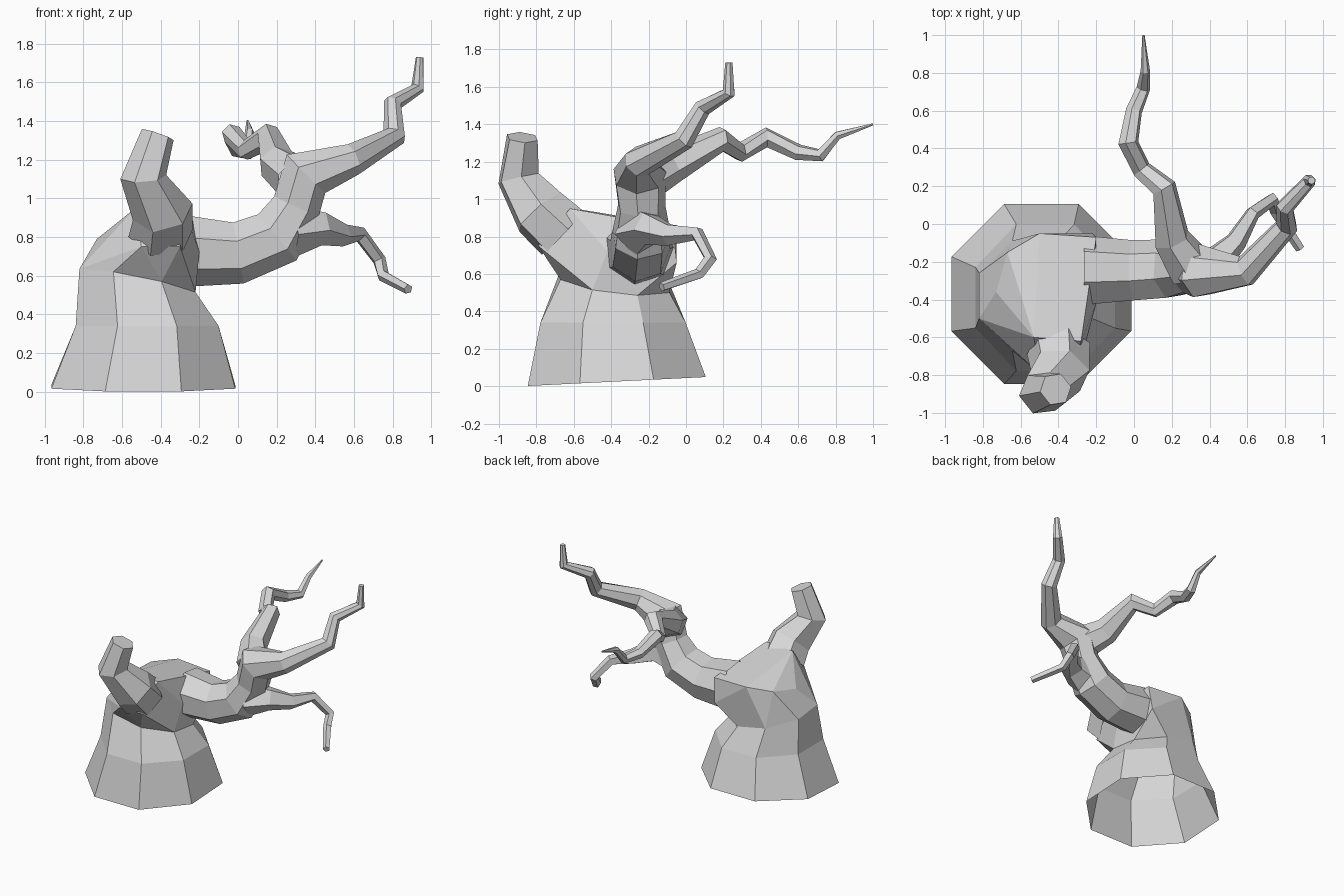
import bpy
import bmesh
from math import cos, sin, pi
from mathutils import Vector

default_cube = bpy.data.objects.get("Cube")
if default_cube:
    bpy.data.objects.remove(default_cube, do_unlink=True)

# One pale grey for the whole tree
bark = bpy.data.materials.new("pale grey bark")
bark.use_nodes = True
bark_colour = (0.68, 0.68, 0.68, 1.0)
bark.diffuse_color = bark_colour
shader = next(n for n in bark.node_tree.nodes if n.type == 'BSDF_PRINCIPLED')
shader.inputs["Base Color"].default_value = bark_colour
shader.inputs["Roughness"].default_value = 0.9


def finish(name, bm):
    """Turn a bmesh into a flat-shaded bark object."""
    bmesh.ops.recalc_face_normals(bm, faces=bm.faces)
    mesh = bpy.data.meshes.new(name)
    bm.to_mesh(mesh)
    bm.free()
    mesh.materials.append(bark)
    obj = bpy.data.objects.new(name, mesh)
    bpy.context.scene.collection.objects.link(obj)


def skin(bm, rings):
    """Bridge equal-length point rings; return the vertex loops."""
    loops = [[bm.verts.new(point) for point in ring] for ring in rings]
    sides = len(loops[0])
    for low, high in zip(loops, loops[1:]):
        for i in range(sides):
            j = (i + 1) % sides
            bm.faces.new((low[i], low[j], high[j], high[i]))
    return loops


def limb(name, path, sides=6, twist=0.0):
    """Tapered tube along (x, y, z, radius) points, closed at the tip."""
    points = [Vector(p[:3]) for p in path]
    rings = []
    previous = None
    for k, (centre, (*_, radius)) in enumerate(zip(points, path)):
        before = points[max(k - 1, 0)]
        after = points[min(k + 1, len(points) - 1)]
        tangent = (centre - before).normalized() + (after - centre).normalized()
        tangent.normalize()
        # Carry the cross-section frame along the path without spinning it
        if previous is None:
            side = tangent.orthogonal().normalized()
        else:
            side = previous.rotation_difference(tangent) @ side
        up = tangent.cross(side)
        previous = tangent
        angles = [2 * pi * i / sides + twist for i in range(sides)]
        rings.append([centre + radius * (cos(a) * side + sin(a) * up)
                      for a in angles])
    bm = bmesh.new()
    bm.faces.new(skin(bm, rings)[-1])
    finish(name, bm)


def trunk_ring(x, y, z, rx, ry, lean_x=0.0, lean_y=0.0, sides=8):
    """Oval ring whose plane can lean along x and y."""
    ring = []
    for i in range(sides):
        angle = 2 * pi * (i + 0.5) / sides
        dx, dy = rx * cos(angle), ry * sin(angle)
        ring.append((x + dx, y + dy, z + dx * lean_x + dy * lean_y))
    return ring


# Flared hollow trunk, open underneath, narrowing to the neck
neck = trunk_ring(-0.52, -0.38, 0.56, 0.325, 0.315, -0.2, -0.12)
trunk = bmesh.new()
skin(trunk, [
    trunk_ring(-0.49, -0.37, 0.025, 0.515, 0.515, 0.0, 0.05),
    trunk_ring(-0.47, -0.39, 0.34, 0.4, 0.42),
    neck,
])
finish("trunk", trunk)

# Faceted crown that spreads from the neck into the stump and main limb
crown = bmesh.new()
seam = {crown.verts.new(point) for point in neck}
for point in [
    (-0.73, -0.36, 0.79), (-0.67, -0.15, 0.83), (-0.5, -0.05, 0.86),
    (-0.2, -0.07, 0.85), (-0.22, -0.05, 0.66), (-0.2, -0.42, 0.72),
    (-0.26, -0.42, 0.88), (-0.28, -0.62, 0.95), (-0.53, -0.6, 0.95),
    (-0.5, -0.79, 0.75), (-0.3, -0.79, 0.75),
]:
    crown.verts.new(point)
bmesh.ops.convex_hull(crown, input=crown.verts[:])
inner = [f for f in crown.faces if all(v in seam for v in f.verts)
         and f.normal.z < -0.9]
bmesh.ops.delete(crown, geom=inner, context='FACES')
bmesh.ops.dissolve_limit(crown, angle_limit=0.12, verts=crown.verts[:],
                         edges=crown.edges[:])
finish("crown", crown)

# Broken stump leaning out over the front
limb("stump", [
    (-0.4, -0.66, 0.82, 0.17),
    (-0.39, -0.78, 0.93, 0.16),
    (-0.49, -0.895, 1.11, 0.12),
    (-0.415, -0.875, 1.33, 0.088),
], twist=0.3)

# Main limb sweeping sideways, then up into the outer branch
limb("main_limb", [
    (-0.27, -0.25, 0.73, 0.19),
    (0.0, -0.25, 0.72, 0.165),
    (0.2, -0.24, 0.8, 0.16),
    (0.3, -0.24, 0.96, 0.13),
    (0.35, -0.25, 1.13, 0.145),
    (0.59, -0.25, 1.2, 0.085),
    (0.81, -0.01, 1.32, 0.06),
    (0.8, 0.09, 1.49, 0.048),
    (0.93, 0.23, 1.57, 0.036),
    (0.94, 0.23, 1.73, 0.02),
], sides=7, twist=0.2)

# Crooked branch reaching to the back
limb("back_branch", [
    (0.31, -0.24, 1.1, 0.13),
    (0.2, -0.08, 1.18, 0.1),
    (0.16, 0.19, 1.32, 0.068),
    (0.04, 0.29, 1.25, 0.052),
    (-0.03, 0.43, 1.33, 0.055),
    (0.0, 0.6, 1.25, 0.044),
    (0.05, 0.72, 1.235, 0.037),
    (0.06, 0.81, 1.34, 0.025),
    (0.05, 1.0, 1.4, 0.006),
])

# Drooping twig that hooks back toward the front
limb("drooping_twig", [
    (0.27, -0.25, 0.83, 0.14),
    (0.43, -0.2, 0.845, 0.09),
    (0.54, -0.09, 0.81, 0.06),
    (0.63, 0.06, 0.815, 0.04),
    (0.73, 0.13, 0.68, 0.036),
    (0.75, 0.07, 0.6, 0.032),
    (0.88, -0.13, 0.53, 0.026),
], sides=5)
